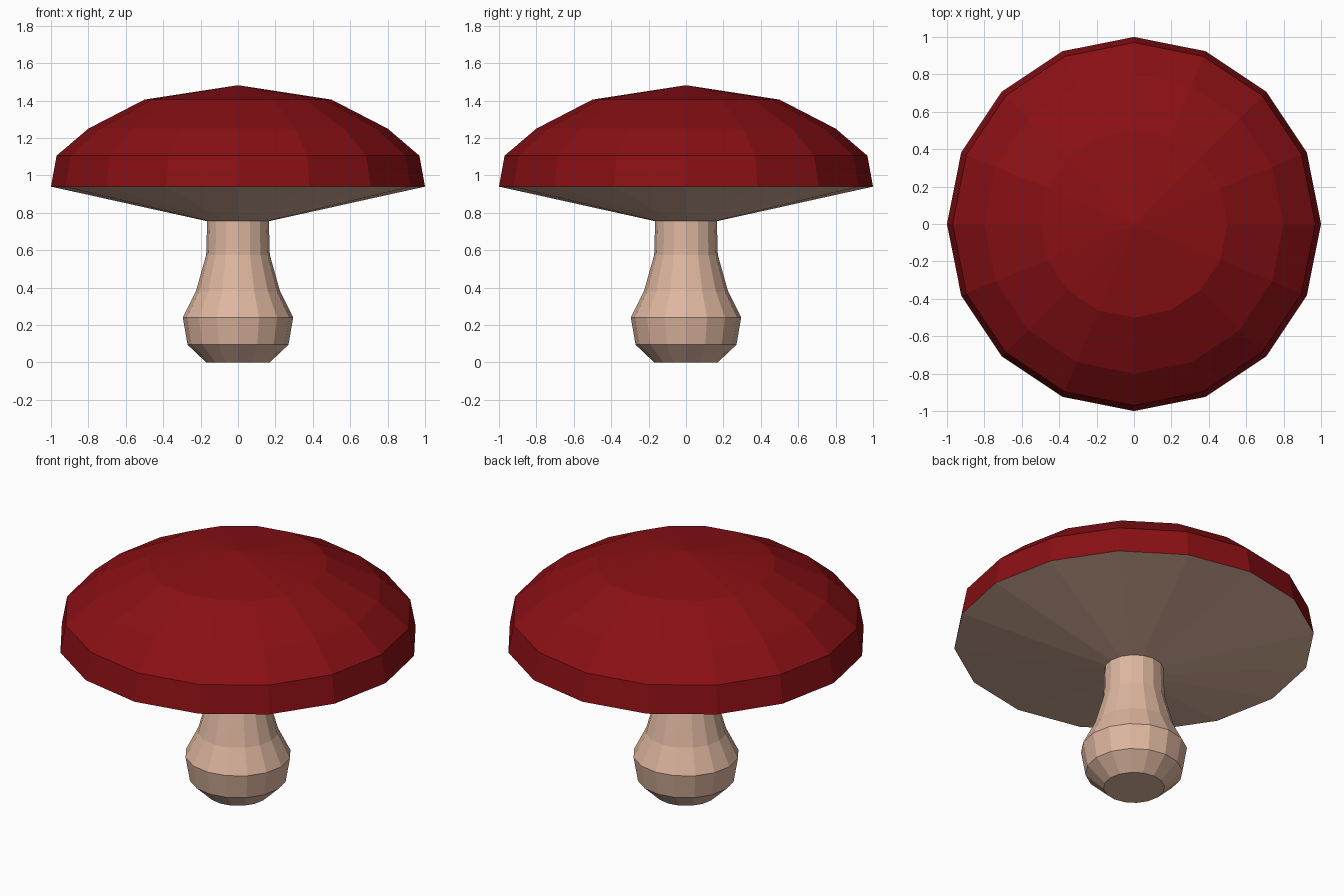
import bpy, bmesh, math

if "Cube" in bpy.data.objects:
    bpy.data.objects.remove(bpy.data.objects["Cube"])

SIDES = 16


def material(name, color):
    m = bpy.data.materials.new(name)
    m.diffuse_color = (*color, 1)
    m.use_nodes = True
    m.node_tree.nodes["Principled BSDF"].inputs["Base Color"].default_value = m.diffuse_color
    return m


def lathe(name, profile, mats, mat_of_band):
    """Revolve (radius, z) points about z; radius 0 makes a pole."""
    bm = bmesh.new()
    rings = []
    for r, z in profile:
        if r == 0:
            rings.append([bm.verts.new((0, 0, z))] * SIDES)
        else:
            rings.append([bm.verts.new((r * math.cos(2 * math.pi * i / SIDES),
                                        r * math.sin(2 * math.pi * i / SIDES), z))
                          for i in range(SIDES)])
    for band, (a, b) in enumerate(zip(rings, rings[1:])):
        for i in range(SIDES):
            j = (i + 1) % SIDES
            corners = list(dict.fromkeys((a[i], a[j], b[j], b[i])))
            bm.faces.new(corners).material_index = mat_of_band(band)
    mesh = bpy.data.meshes.new(name)
    bm.to_mesh(mesh)
    bm.free()
    for m in mats:
        mesh.materials.append(m)
    obj = bpy.data.objects.new(name, mesh)
    bpy.context.collection.objects.link(obj)
    return obj


red = material("cap_red", (0.25, 0.005, 0.007))
beige = material("stem_beige", (0.73, 0.47, 0.35))

# Cap: pale underside (band 0), then red rim and dome
lathe("cap",
      [(0.165, 0.755), (1.0, 0.94), (0.97, 1.105), (0.80, 1.25), (0.50, 1.405), (0, 1.482)],
      [red, beige], lambda band: 1 if band == 0 else 0)

# Stem: flat base, bulbous foot, narrow neck meeting the underside
lathe("stem",
      [(0, 0), (0.17, 0), (0.27, 0.095), (0.295, 0.24), (0.225, 0.38), (0.17, 0.575), (0.165, 0.755)],
      [beige], lambda band: 0)
